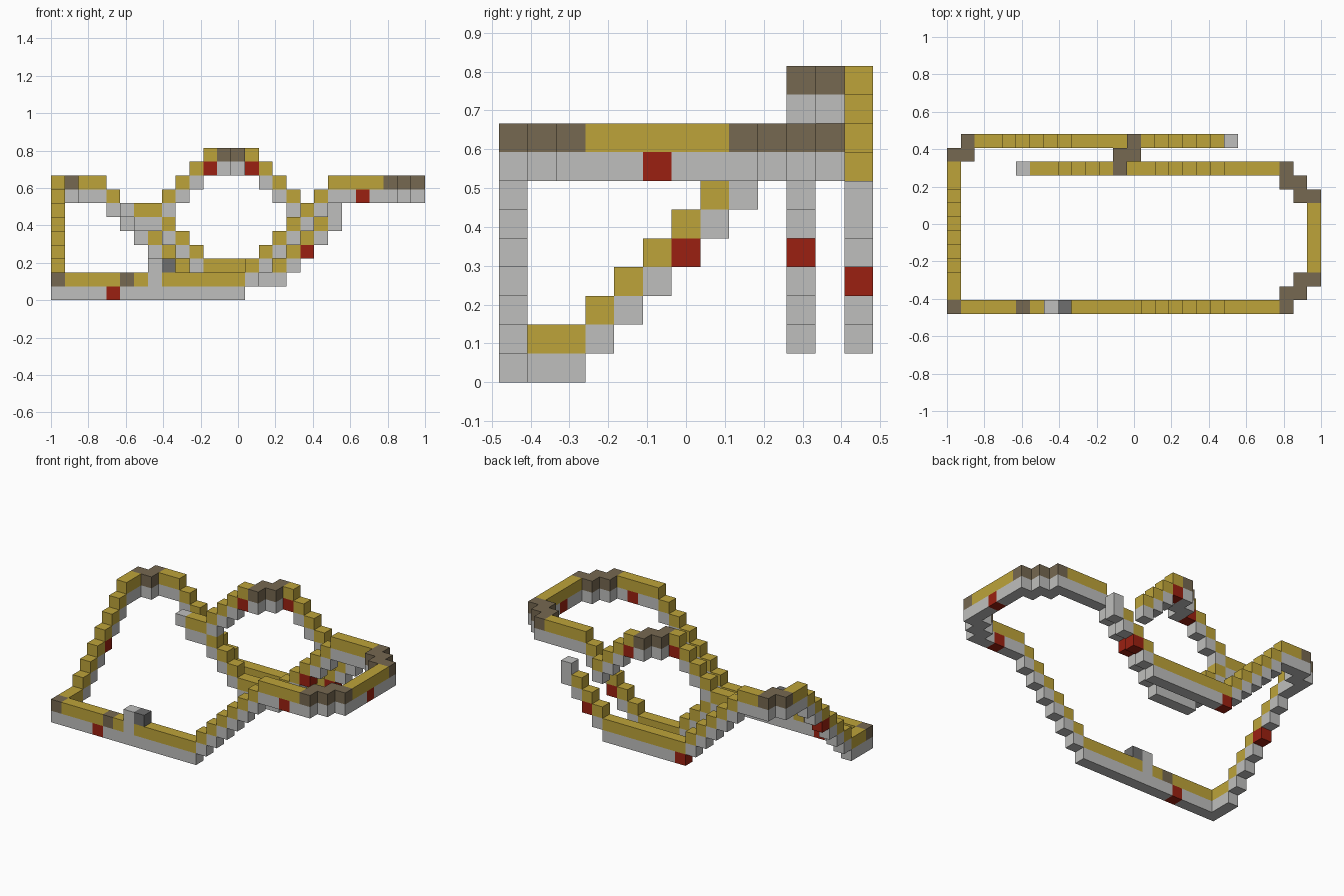
import bpy
import bmesh
from mathutils import Vector

old = bpy.data.objects.get("Cube")
if old:
    bpy.data.objects.remove(old, do_unlink=True)

UNIT = 2 / 27                                   # edge of one block
ORIGIN = Vector((-1, -6.5 * UNIT, 0))


def make_material(name, rgb):
    mat = bpy.data.materials.new(name)
    mat.use_nodes = True
    color = (*rgb, 1)
    mat.diffuse_color = color
    mat.node_tree.nodes["Principled BSDF"].inputs["Base Color"].default_value = color
    return mat


MATERIALS = [
    make_material("golden_rail", (0.51, 0.37, 0.042)),
    make_material("brown_rail", (0.18, 0.138, 0.082)),
    make_material("light_grey_bed", (0.52, 0.52, 0.51)),
    make_material("red_power_block", (0.33, 0.0145, 0.0055)),
    make_material("dark_grey_block", (0.156, 0.156, 0.156)),
]
GOLD, BROWN, GREY, RED, DARK = range(5)

parts = {}       # part name -> {cell: material index}
occupied = set()


def put(part, cell, color):
    parts.setdefault(part, {})[cell] = color
    occupied.add(cell)


def track(part, *points, color=GOLD):
    """Lay rail blocks, each with a bed block beneath, along a stepped line."""
    cells = [points[0]]
    for a, b in zip(points, points[1:]):
        n = max(abs(q - p) for p, q in zip(a, b))
        cells += [tuple(p + (q - p) * s // n for p, q in zip(a, b)) for s in range(1, n + 1)]
    for x, y, z in cells:
        put(part, (x, y, z), color)
        put(part, (x, y, z - 1), GREY)


# Front straight, then the climb to the high turn
track("front_track", (0, 0, 1), (13, 0, 1), (20, 0, 8), (23, 0, 8))
for x in (0, 5):
    put("front_track", (x, 0, 1), BROWN)

# High turn: two stepped corners joined by a straight
for y0, d in ((0, 1), (10, -1)):
    track("high_turn", (24, y0, 8), (24, y0 + d, 8), (25, y0 + d, 8),
          (25, y0 + 2 * d, 8), (26, y0 + 2 * d, 8), color=BROWN)
track("high_turn", (26, 3, 8), (26, 7, 8))

# Loop entry: drop, bottom and the rise to the left end
track("loop_entry", (23, 10, 8), (20, 10, 8), (14, 10, 2), (11, 10, 2),
      (7, 10, 6), (6, 10, 6))
put("loop_entry", (5, 10, 6), GREY)

# Loop crown, crossing from one lane to the other
track("loop_crown", (8, 10, 7), (11, 10, 10))
track("loop_crown", (12, 10, 10), (12, 11, 10), (13, 11, 10), (13, 12, 10), color=BROWN)
track("loop_crown", (14, 12, 10), (17, 12, 7))

# Loop exit: right end, bottom and the climb to the back corner
track("loop_exit", (19, 12, 5), (16, 12, 2), (9, 12, 2), (3, 12, 8), (2, 12, 8))
for z in (5, 6):
    put("loop_exit", (20, 12, z), GREY)

# Back corner and the side descent to the front
track("back_corner", (1, 12, 8), (1, 11, 8), (0, 11, 8), color=BROWN)
track("side_descent", (0, 10, 8), (0, 9, 8), (0, 2, 1), (0, 1, 1))

# Station post beside the front straight
for z in (1, 2):
    parts["front_track"].pop((7, 0, z), None)
    put("station_post", (7, 0, z), GREY)
put("station_post", (8, 0, 2), DARK)

# Power blocks in the track bed
for part, cell in (
    ("front_track", (4, 0, 0)), ("front_track", (22, 0, 7)),
    ("high_turn", (26, 5, 7)), ("loop_entry", (17, 10, 4)),
    ("loop_crown", (11, 10, 9)), ("loop_crown", (14, 12, 9)),
    ("loop_exit", (18, 12, 3)), ("loop_exit", (9, 12, 1)),
    ("side_descent", (0, 6, 4)),
):
    put(part, cell, RED)


def build(name, cells):
    """Turn blocks into one mesh that keeps only the outside faces."""
    bm = bmesh.new()
    for cell, color in cells.items():
        center = Vector(cell) + Vector((0.5, 0.5, 0.5))
        for axis in range(3):
            for sign in (-1, 1):
                normal = Vector((0, 0, 0))
                normal[axis] = sign
                if tuple(int(c + n) for c, n in zip(cell, normal)) in occupied:
                    continue
                u = Vector((0, 0, 0))
                u[(axis + 1) % 3] = 0.5
                v = normal.cross(u)
                mid = center + normal / 2
                corners = (mid - u - v, mid + u - v, mid + u + v, mid - u + v)
                face = bm.faces.new([bm.verts.new(ORIGIN + p * UNIT) for p in corners])
                face.material_index = color
    bmesh.ops.remove_doubles(bm, verts=bm.verts[:], dist=UNIT / 100)
    mesh = bpy.data.meshes.new(name)
    bm.to_mesh(mesh)
    bm.free()
    for mat in MATERIALS:
        mesh.materials.append(mat)
    bpy.context.scene.collection.objects.link(bpy.data.objects.new(name, mesh))


for part_name, part_cells in parts.items():
    build(part_name, part_cells)
